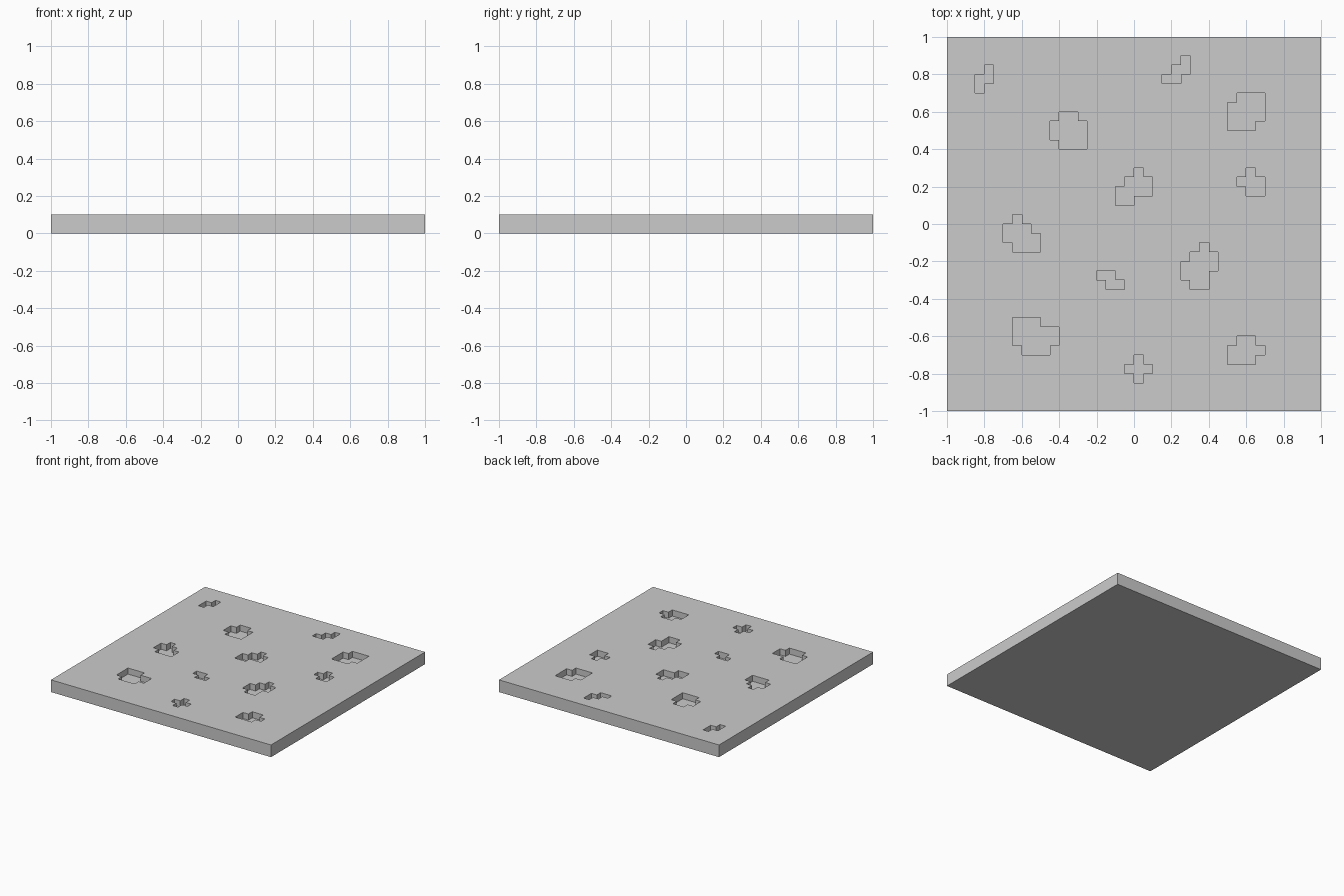
import bpy, bmesh, math

if "Cube" in bpy.data.objects:
    bpy.data.objects.remove(bpy.data.objects["Cube"])

CELL = 0.05      # everything sits on a 0.05 grid
TOP = 0.10       # slab thickness
DEPTH = 0.05     # pit depth

# Each pit: top row index, then (x start, x end) per row going downwards in y
PITS = [
    (16, [(-16, -15), (-17, -15), (-17, -16)]),
    (17, [(5, 6), (4, 6), (3, 5)]),
    (13, [(11, 14), (10, 14), (10, 14), (10, 13)]),
    (11, [(-8, -6), (-9, -5), (-9, -5), (-8, -5)]),
    (5, [(0, 1), (-1, 2), (-2, 2), (-2, 0)]),
    (5, [(12, 13), (11, 14), (12, 14)]),
    (0, [(-13, -12), (-14, -11), (-14, -10), (-13, -10)]),
    (-6, [(-4, -2), (-3, -1)]),
    (-3, [(7, 8), (6, 9), (5, 9), (5, 8), (6, 8)]),
    (-11, [(-13, -10), (-13, -8), (-13, -8), (-12, -9)]),
    (-15, [(0, 1), (-1, 2), (0, 1)]),
    (-13, [(11, 13), (10, 14), (10, 13)]),
]
cells = {(x, top - i) for top, rows in PITS
         for i, (a, b) in enumerate(rows) for x in range(a, b)}

# Top surface as a grid of cells
bm = bmesh.new()
bmesh.ops.create_grid(bm, x_segments=40, y_segments=40, size=1)
bmesh.ops.translate(bm, verts=bm.verts, vec=(0, 0, TOP))


def cell_of(face):
    c = face.calc_center_median()
    return math.floor(c.x / CELL), math.floor(c.y / CELL)


# Pits pushed down into the top
pit_faces = [f for f in bm.faces if cell_of(f) in cells]
pushed = bmesh.ops.extrude_face_region(bm, geom=pit_faces)["geom"]
bmesh.ops.translate(bm, vec=(0, 0, -DEPTH),
                    verts=[g for g in pushed if isinstance(g, bmesh.types.BMVert)])
bmesh.ops.delete(bm, geom=[f for f in pit_faces if f.is_valid], context='FACES')

# Slab sides and underside
rim = [e for e in bm.edges if e.is_boundary]
skirt = bmesh.ops.extrude_edge_only(bm, edges=rim)["geom"]
bmesh.ops.translate(bm, vec=(0, 0, -TOP),
                    verts=[g for g in skirt if isinstance(g, bmesh.types.BMVert)])
bmesh.ops.edgeloop_fill(bm, edges=[e for e in bm.edges if e.is_boundary])
bmesh.ops.recalc_face_normals(bm, faces=bm.faces)

mesh = bpy.data.meshes.new("pitted_slab")
bm.to_mesh(mesh)
bm.free()
bpy.context.collection.objects.link(bpy.data.objects.new("pitted_slab", mesh))
